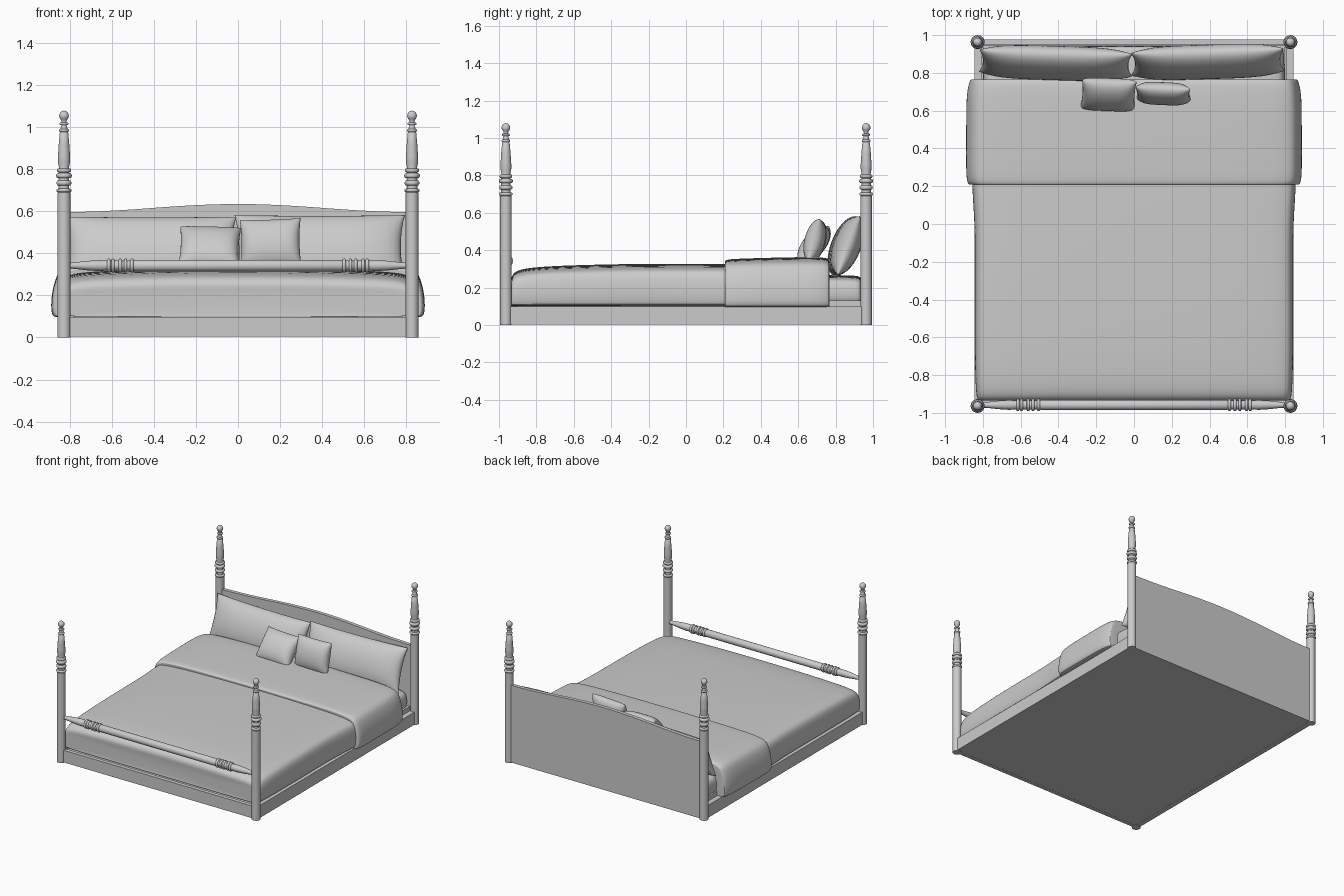
import bpy, bmesh, math
from mathutils import Matrix, Vector

if "Cube" in bpy.data.objects:
    bpy.data.objects.remove(bpy.data.objects["Cube"], do_unlink=True)

grey = bpy.data.materials.new("plain grey")
grey.use_nodes = True
COLOUR = (0.6, 0.6, 0.6, 1)
grey.diffuse_color = COLOUR
grey.node_tree.nodes["Principled BSDF"].inputs["Base Color"].default_value = COLOUR


def finish(name, bm, angle=35, subsurf=0):
    bmesh.ops.recalc_face_normals(bm, faces=bm.faces)
    mesh = bpy.data.meshes.new(name)
    bm.to_mesh(mesh)
    bm.free()
    mesh.materials.append(grey)
    ob = bpy.data.objects.new(name, mesh)
    bpy.context.collection.objects.link(ob)
    if subsurf:
        ob.modifiers.new("Subdivision", 'SUBSURF').levels = subsurf
    bpy.ops.object.select_all(action='DESELECT')
    ob.select_set(True)
    bpy.context.view_layer.objects.active = ob
    bpy.ops.object.shade_smooth_by_angle(angle=math.radians(angle))
    return ob


def bridge(bm, rings):
    for a, b in zip(rings, rings[1:]):
        for i in range(len(a)):
            j = (i + 1) % len(a)
            bm.faces.new((a[i], a[j], b[j], b[i]))
    bm.faces.new(rings[0])
    bm.faces.new(rings[-1])


def box(name, lo, hi):
    bm = bmesh.new()
    lo, hi = Vector(lo), Vector(hi)
    bmesh.ops.create_cube(bm, size=1, matrix=Matrix.Translation((lo + hi) / 2)
                          @ Matrix.Diagonal((*(hi - lo), 1)))
    return finish(name, bm)


def lathe(name, profile, matrix, sides=24):
    """Turn (radius, height) pairs around the local z axis."""
    bm = bmesh.new()
    rings = [[bm.verts.new((r * math.cos(math.tau * i / sides),
                            r * math.sin(math.tau * i / sides), z))
              for i in range(sides)] for r, z in profile]
    bridge(bm, rings)
    bm.transform(matrix)
    return finish(name, bm, 50)


def bead(z, r, h, neck):
    """A rounded ring of a turned part."""
    return [(neck, z - h), (r - h * .4, z - h * .9), (r, z - h * .35),
            (r, z + h * .35), (r - h * .4, z + h * .9), (neck, z + h)]


def loft(name, stations, z0, profile):
    """Soft bedding: stations are (y, half width, top height)."""
    bm = bmesh.new()
    outline = profile + [(-x, z) for x, z in reversed(profile) if x > 0]
    rings = [[bm.verts.new((x * w, y, z0 + z * (top - z0))) for x, z in outline]
             for y, w, top in stations]
    bridge(bm, rings)
    return finish(name, bm, 60, 2)


def pillow(name, centre, size, lean, turn=0, roll=0, n=20):
    """Padded cushion standing in the local xz plane, with pinched corners."""
    w, h, t = (s / 2 for s in size)
    bm = bmesh.new()
    bmesh.ops.create_grid(bm, x_segments=n, y_segments=n, size=1)
    back = bmesh.ops.duplicate(bm, geom=bm.verts[:] + bm.edges[:] + bm.faces[:])
    back = {g for g in back["geom"] if isinstance(g, bmesh.types.BMVert)}
    for v in bm.verts:
        u, s = math.sin(v.co.x * math.pi / 2), math.sin(v.co.y * math.pi / 2)
        puff = max(0, (1 - u ** 4) * (1 - s ** 2)) ** .5
        v.co = (w * u * (1 - .05 * (1 - s * s) * u * u),
                t * puff * (1 if v in back else -1),
                h * s * (1 - .04 * (1 - u * u) * s * s))
    bmesh.ops.remove_doubles(bm, verts=bm.verts, dist=.0005)
    bm.transform(Matrix.Translation(centre) @ Matrix.Rotation(turn, 4, 'Z')
                 @ Matrix.Rotation(-lean, 4, 'X') @ Matrix.Rotation(roll, 4, 'Y'))
    return finish(name, bm, 80)


# Turned corner posts
PX, PY = .828, .963
post = [(.031, 0), (.031, .69)]
for z, r, h in ((.70, .036, .008), (.735, .035, .012), (.77, .037, .012), (.795, .034, .009)):
    post += bead(z, r, h, .025)
post += [(.024, .81), (.029, .835), (.029, .86), (.025, .92), (.02, .975)]
post += bead(.985, .023, .007, .016) + [(.015, 1.005)] + bead(1.017, .021, .006, .012)
post += [(max(.001, .023 * math.sin(a)), 1.055 - .024 * math.cos(a))
         for a in (math.pi * i / 10 for i in range(2, 11))]
for side, x in (("left", PX), ("right", -PX)):
    for end, y in (("front", -PY), ("back", PY)):
        lathe(f"{end}_{side}_post", post, Matrix.Translation((x, y, 0)))

# Turned foot rail
half = [(.027, 0), (.027, .49)]
for x in (.505, .535, .56, .595, .615):
    half += bead(x, .033, .008, .024)
half += [(.024, .63), (.026, .66), (.022, .72), (.014, .79), (.014, .81)]
rail = [(r, -x) for r, x in reversed(half[1:])] + half[1:]
lathe("foot_rail", rail, Matrix.Translation((0, -.958, .342)) @ Matrix.Rotation(math.pi / 2, 4, 'Y'))

# Bed frame
box("base_panel", (-.82, -.95, .005), (.82, .95, .085))
for side, s in (("left", 1), ("right", -1)):
    a, b = sorted((s * .805, s * .845))
    box(f"{side}_side_board", (a, -.96, .004), (b, .96, .1))
box("foot_board", (-.82, -.975, .004), (.82, -.945, .097))

# Headboard with a gently arched top
bm = bmesh.new()
arch = [(x / 20 * .82, .597 + .038 * (.5 + .5 * math.cos(math.pi * x / 20)))
        for x in range(-20, 21)]
bridge(bm, [[bm.verts.new((x, y, z)) for x, z in arch + [(.82, .004), (-.82, .004)]]
            for y in (.95, .978)])
finish("headboard", bm)

# Mattress, quilt and turned-down cover
soft = [(.96, 0), (.99, .02), (1, .3), (.995, .6), (.98, .8), (.94, .89),
        (.8, .95), (.4, .99), (0, 1)]
box("mattress_base", (-.8, -.9, .085), (.8, .945, .13))
loft("mattress", [(.3, .8, .27), (.32, .8, .27), (.9, .8, .268), (.93, .79, .26), (.942, .77, .24)],
     .12, soft)
loft("quilt", [(-.93, .81, .22), (-.937, .825, .25), (-.92, .835, .285), (-.86, .84, .305),
               (-.7, .845, .318), (-.3, .845, .328), (0, .843, .328), (.18, .86, .328),
               (.4, .86, .325), (.72, .83, .32)], .098, soft)
drape = [(.95, 0), (.99, 0), (1, .15), (.995, .45), (.975, .7), (.95, .86),
         (.9, .93), (.75, .975), (.4, .99), (0, 1)]
loft("turned_down_cover", [(.212, .86, .325), (.205, .87, .34), (.215, .883, .35), (.26, .892, .355),
                           (.5, .89, .362), (.68, .89, .365), (.75, .875, .36),
                           (.768, .865, .35), (.765, .85, .33)], .095, drape)

# Pillows leaning on the headboard
pillow("right_pillow", (-.415, .852, .42), (.81, .33, .15), .36, -.03)
pillow("left_pillow", (.39, .858, .425), (.81, .335, .15), .36, .03)
pillow("right_cushion", (-.135, .685, .43), (.29, .24, .12), .68, -.02, .03)
pillow("left_cushion", (.155, .69, .45), (.29, .235, .11), .25, -.05, -.03)
